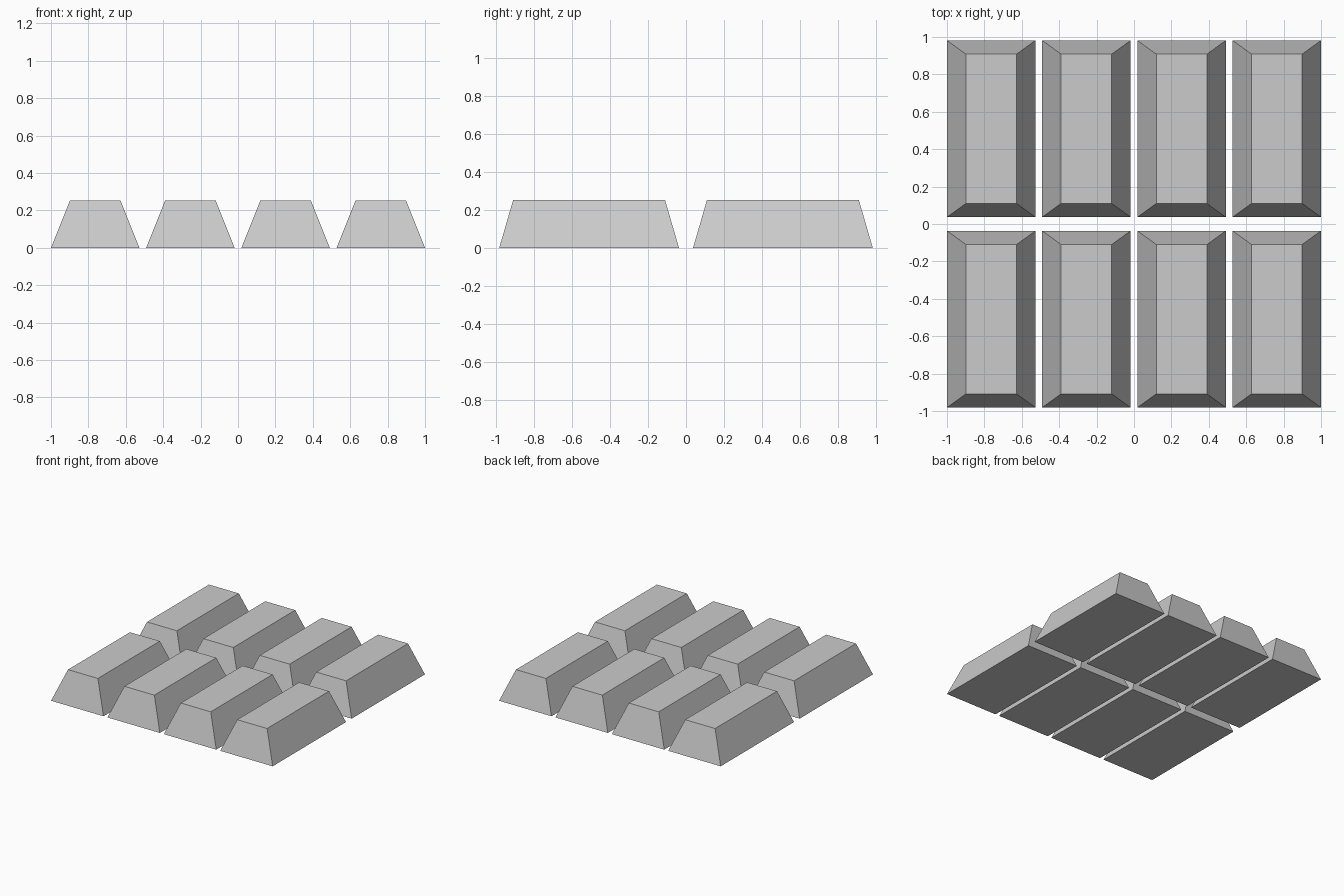
import bpy
import bmesh

if "Cube" in bpy.data.objects:
    bpy.data.objects.remove(bpy.data.objects["Cube"])

BASE = (0.473, 0.945)   # footprint of one bar
TOP = (0.27, 0.798)     # smaller flat top
HEIGHT = 0.253
PITCH_X, PITCH_Y = 0.509, 1.018
COLS, ROWS = 4, 2


def bar_mesh():
    # Cube with its upper face narrowed into a cast-bar taper
    bm = bmesh.new()
    bmesh.ops.create_cube(bm, size=1.0)
    for v in bm.verts:
        upper = v.co.z > 0
        size = TOP if upper else BASE
        v.co.x *= size[0]
        v.co.y *= size[1]
        v.co.z = HEIGHT if upper else 0.0
    mesh = bpy.data.meshes.new("tapered_bar")
    bm.to_mesh(mesh)
    bm.free()
    return mesh


# Grid of identical bars sharing one mesh
mesh = bar_mesh()
for row in range(ROWS):
    for col in range(COLS):
        bar = bpy.data.objects.new(f"bar_row{row + 1}_col{col + 1}", mesh)
        bar.location = ((col - (COLS - 1) / 2) * PITCH_X,
                        (row - (ROWS - 1) / 2) * PITCH_Y, 0)
        bpy.context.collection.objects.link(bar)
